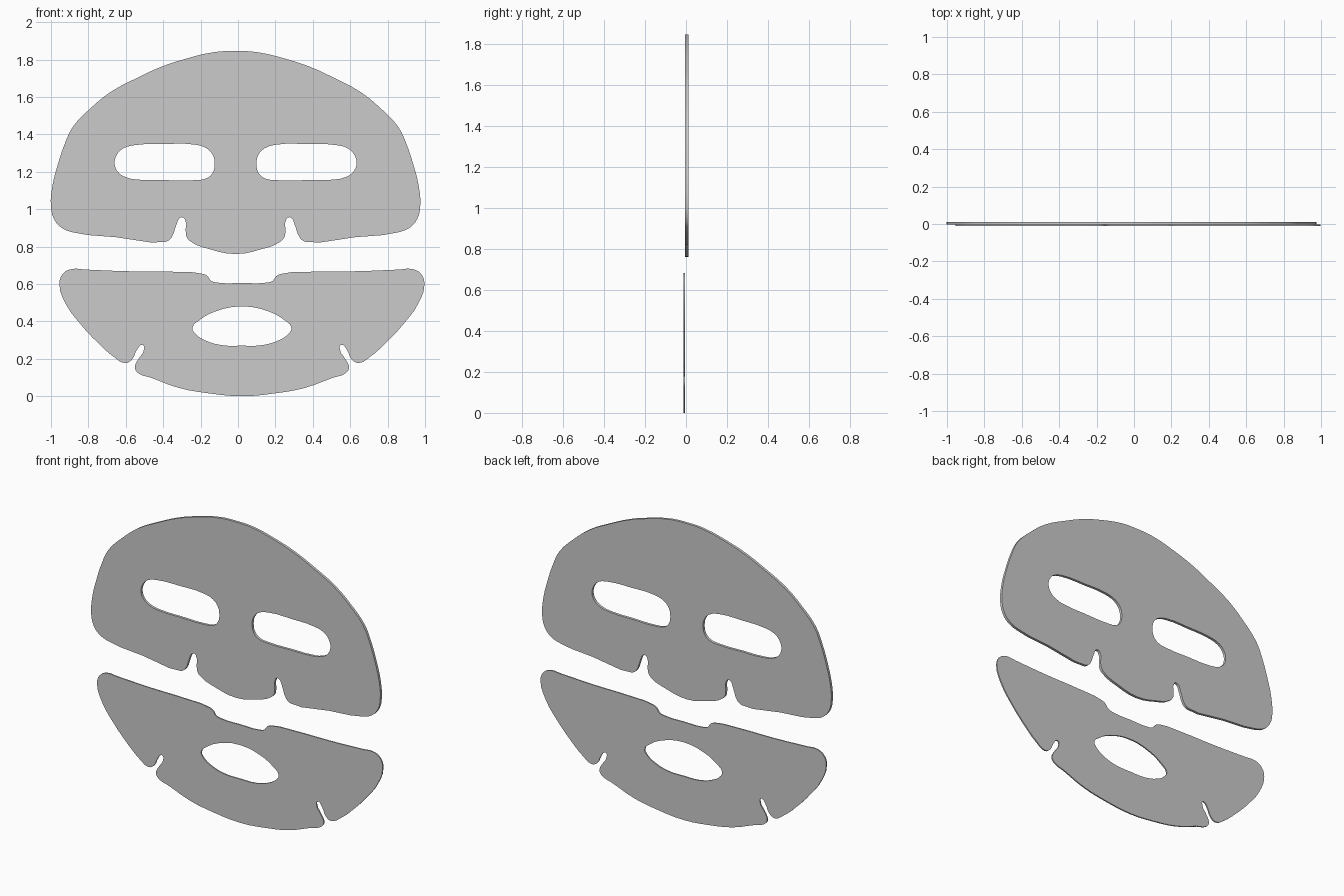
import bpy
from math import pi

if "Cube" in bpy.data.objects:
    bpy.data.objects.remove(bpy.data.objects["Cube"])


def mirrored(half, centre):
    """Close a half outline (top centre to bottom centre) around x = centre."""
    full = half + [(-x, z) for x, z in half[-2:0:-1]]
    return [(x + centre, z) for x, z in full]


def sheet(name, outlines, y_front, y_back):
    """Flat sheet from smooth closed outlines; inner outlines become holes."""
    curve = bpy.data.curves.new(name, 'CURVE')
    curve.dimensions = '2D'
    curve.fill_mode = 'BOTH'
    curve.resolution_u = 3
    curve.extrude = (y_back - y_front) / 2
    for points in outlines:
        spline = curve.splines.new('BEZIER')
        spline.bezier_points.add(len(points) - 1)
        spline.use_cyclic_u = True
        for bp, (x, z) in zip(spline.bezier_points, points):
            bp.co = (x, z, 0)
            bp.handle_left_type = bp.handle_right_type = 'AUTO'
    obj = bpy.data.objects.new(name, curve)
    bpy.context.collection.objects.link(obj)
    obj.rotation_euler = (pi / 2, 0, 0)
    obj.location.y = (y_front + y_back) / 2
    bpy.ops.object.select_all(action='DESELECT')
    obj.select_set(True)
    bpy.context.view_layer.objects.active = obj
    bpy.ops.object.convert(target='MESH')
    bpy.ops.object.transform_apply(location=True, rotation=True, scale=True)
    return obj


# Upper sheet: forehead, cheeks and nose flap between two slits
UPPER_X = -0.013
upper_half = [
    (0, 1.845), (.11, 1.84), (.28, 1.80), (.40, 1.76), (.53, 1.70),
    (.67, 1.625), (.78, 1.535), (.87, 1.44), (.915, 1.345), (.95, 1.24),
    (.98, 1.12), (.987, 1.01), (.97, .945), (.93, .90), (.865, .875),
    (.64, .85), (.375, .825), (.345, .845), (.315, .92), (.295, .955),
    (.273, .95), (.265, .86), (.245, .83), (.135, .785), (0, .76)]

# Eye holes
eye = [
    (.112, 1.245), (.122, 1.29), (.155, 1.325), (.22, 1.345), (.38, 1.348),
    (.54, 1.342), (.60, 1.325), (.632, 1.295), (.647, 1.245), (.63, 1.20),
    (.585, 1.17), (.51, 1.157), (.38, 1.155), (.215, 1.155), (.155, 1.165),
    (.122, 1.195)]
eyes = [[(UPPER_X + s * x, z) for x, z in eye] for s in (-1, 1)]

sheet("upper_face_sheet", [mirrored(upper_half, UPPER_X)] + eyes, -.004, .012)

# Lower sheet: chin and jaw with slits and a nose recess
LOWER_X = 0.021
lower_half = [
    (0, .605), (.13, .607), (.165, .617), (.185, .643), (.215, .655),
    (.36, .665), (.615, .668), (.84, .677), (.91, .68), (.957, .655),
    (.976, .60), (.94, .49), (.87, .393), (.765, .28), (.685, .21),
    (.625, .177), (.588, .195), (.56, .25), (.533, .275), (.522, .258),
    (.562, .185), (.573, .15), (.55, .12), (.49, .10), (.34, .045),
    (.176, .015), (0, 0)]

# Mouth hole
mouth_half = [
    (0, .48), (.145, .452), (.225, .408), (.265, .365), (.245, .33),
    (.20, .30), (.11, .273), (0, .27)]

sheet("lower_face_sheet",
      [mirrored(lower_half, LOWER_X), mirrored(mouth_half, LOWER_X)],
      -.012, -.004)
